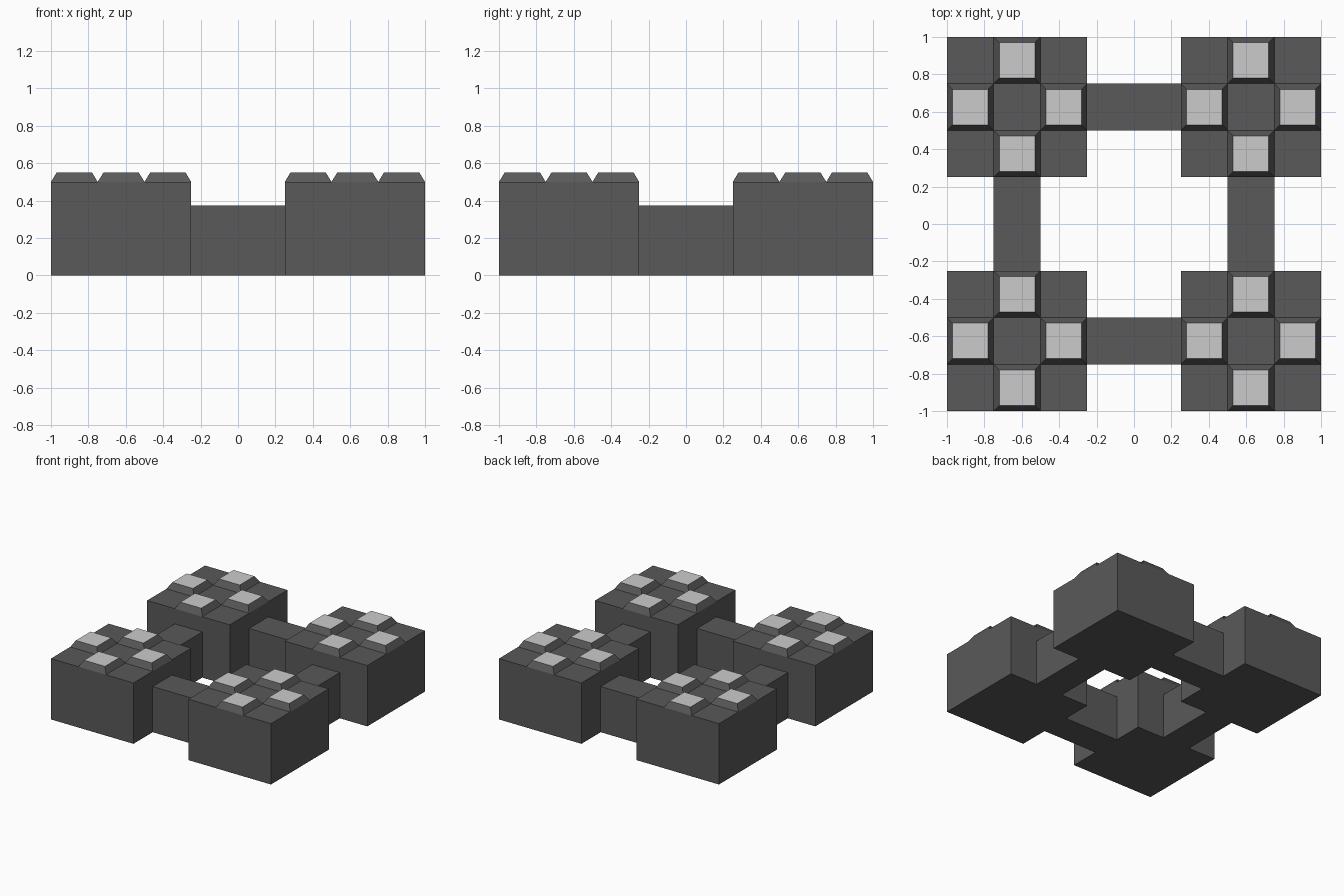
import bpy, bmesh

if "Cube" in bpy.data.objects:
    bpy.data.objects.remove(bpy.data.objects["Cube"])

CELL = 0.25      # one grid cell
BLOCK_H = 0.5    # block height
BEAM_H = 0.375   # connecting beam height


def material(name, value):
    m = bpy.data.materials.new(name)
    m.diffuse_color = (value, value, value, 1)
    m.use_nodes = True
    m.node_tree.nodes["Principled BSDF"].inputs["Base Color"].default_value = m.diffuse_color
    return m


dark = material("dark grey", 0.1)
light = material("light grey", 0.6)


def finish(bm, name, loc):
    bmesh.ops.recalc_face_normals(bm, faces=bm.faces)
    mesh = bpy.data.meshes.new(name)
    bm.to_mesh(mesh)
    bm.free()
    mesh.materials.append(dark)
    mesh.materials.append(light)
    obj = bpy.data.objects.new(name, mesh)
    obj.location = loc
    bpy.context.collection.objects.link(obj)


# Corner block: 3x3 cell top, with the four edge-middle cells raised as studs
def corner_block(name, x, y):
    bm = bmesh.new()
    h = 1.5 * CELL
    bmesh.ops.create_grid(bm, x_segments=3, y_segments=3, size=h)
    bmesh.ops.translate(bm, verts=bm.verts, vec=(0, 0, BLOCK_H))
    rim = [e for e in bm.edges if e.is_boundary]
    low = bmesh.ops.extrude_edge_only(bm, edges=rim)["geom"]
    for v in low:
        if isinstance(v, bmesh.types.BMVert):
            v.co.z = 0
    bmesh.ops.contextual_create(bm, geom=[e for e in bm.edges if e.is_boundary])
    bmesh.ops.recalc_face_normals(bm, faces=bm.faces)
    studs = []
    for f in bm.faces:
        c = f.calc_center_median()
        if f.normal.z > 0.9 and abs(abs(c.x) + abs(c.y) - CELL) < 0.01:
            studs.append(f)
    bmesh.ops.inset_individual(bm, faces=studs, thickness=0.043, depth=0)
    for f in studs:
        f.material_index = 1
        for v in f.verts:
            v.co.z += 0.05
    finish(bm, name, (x, y, 0))


# Beam between two blocks, without the hidden end faces
def beam(name, x, y, sx, sy):
    bm = bmesh.new()
    bmesh.ops.create_cube(bm, size=1)
    ends = [f for f in bm.faces if abs(f.normal.x if sx > sy else f.normal.y) > 0.9]
    bmesh.ops.delete(bm, geom=ends, context='FACES')
    bmesh.ops.scale(bm, verts=bm.verts, vec=(sx, sy, BEAM_H))
    finish(bm, name, (x, y, BEAM_H / 2))


MID = 2.5 * CELL
for sx, side in ((-1, "left"), (1, "right")):
    for sy, end in ((-1, "front"), (1, "back")):
        corner_block(f"{end}_{side}_block", sx * MID, sy * MID)
    beam(f"{side}_beam", sx * MID, 0, CELL, 2 * CELL)
for sy, end in ((-1, "front"), (1, "back")):
    beam(f"{end}_beam", 0, sy * MID, 2 * CELL, CELL)
